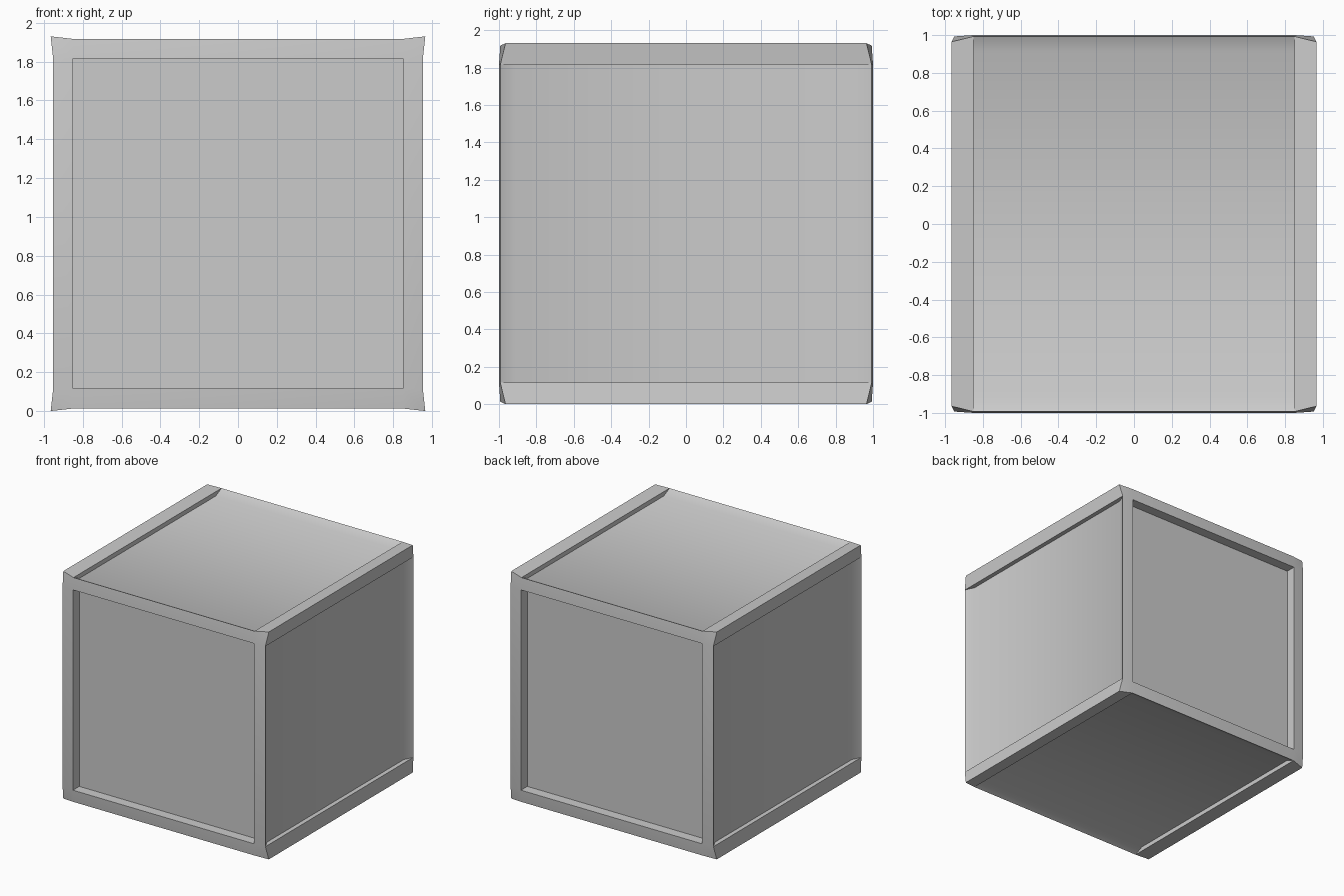
import bpy, bmesh, math
from mathutils import Matrix

if "Cube" in bpy.data.objects:
    bpy.data.objects.remove(bpy.data.objects["Cube"])

CZ = 0.965           # centre height, also outer corner distance
IN, ED, PAN = 0.85, 0.952, 0.915   # frame opening, frame edge, recessed panel
YE = 0.993           # y of the frame's outer edge


def new_object(name, faces, sides=4):
    """Repeat faces around the y axis, weld and smooth the result."""
    bm = bmesh.new()
    for k in range(sides):
        rot = Matrix.Translation((0, 0, CZ)) @ Matrix.Rotation(k * math.pi / 2, 4, 'Y')
        for f in faces:
            bm.faces.new([bm.verts.new(rot @ Matrix.Identity(4) @ v) for v in f])
    bmesh.ops.remove_doubles(bm, verts=bm.verts, dist=1e-4)
    bmesh.ops.recalc_face_normals(bm, faces=bm.faces)
    me = bpy.data.meshes.new(name)
    bm.to_mesh(me)
    bm.free()
    ob = bpy.data.objects.new(name, me)
    bpy.context.collection.objects.link(ob)
    bpy.context.view_layer.objects.active = ob
    for o in bpy.context.selected_objects:
        o.select_set(False)
    ob.select_set(True)
    bpy.ops.object.shade_smooth_by_angle(angle=math.radians(30))
    return ob


def vecs(*pts):
    from mathutils import Vector
    return [Vector(p) for p in pts]


faces = []
for s in (-1, 1):    # front and back frames
    # flat frame bar
    faces.append(vecs((-IN, s, IN), (IN, s, IN), (IN, s * YE, ED), (-IN, s * YE, ED)))
    # swept-back corner
    faces.append(vecs((IN, s, IN), (IN, s * YE, ED), (CZ, s * CZ, CZ), (ED, s * YE, IN)))
    # wall of the frame opening
    faces.append(vecs((-IN, s, IN), (IN, s, IN), (IN, s * PAN, IN), (-IN, s * PAN, IN)))
    # slope down to the side panel
    faces.append(vecs((-IN, s * YE, ED), (IN, s * YE, ED), (IN, s * PAN, PAN), (-IN, s * PAN, PAN)))
    # edge rail top and its inner wall
    x = s * IN
    faces.append(vecs((x, -YE, ED), (s * CZ, -CZ, CZ), (s * CZ, CZ, CZ), (x, YE, ED)))
    faces.append(vecs((x, -YE, ED), (x, -PAN, PAN), (x, PAN, PAN), (x, YE, ED)))
# recessed side panel
faces.append(vecs((-IN, -PAN, PAN), (IN, -PAN, PAN), (IN, PAN, PAN), (-IN, PAN, PAN)))
# quarter triangles of the front and back panels
for s in (-1, 1):
    faces.append(vecs((-IN, s * PAN, IN), (IN, s * PAN, IN), (0, s * PAN, 0)))

new_object("crate", faces)
